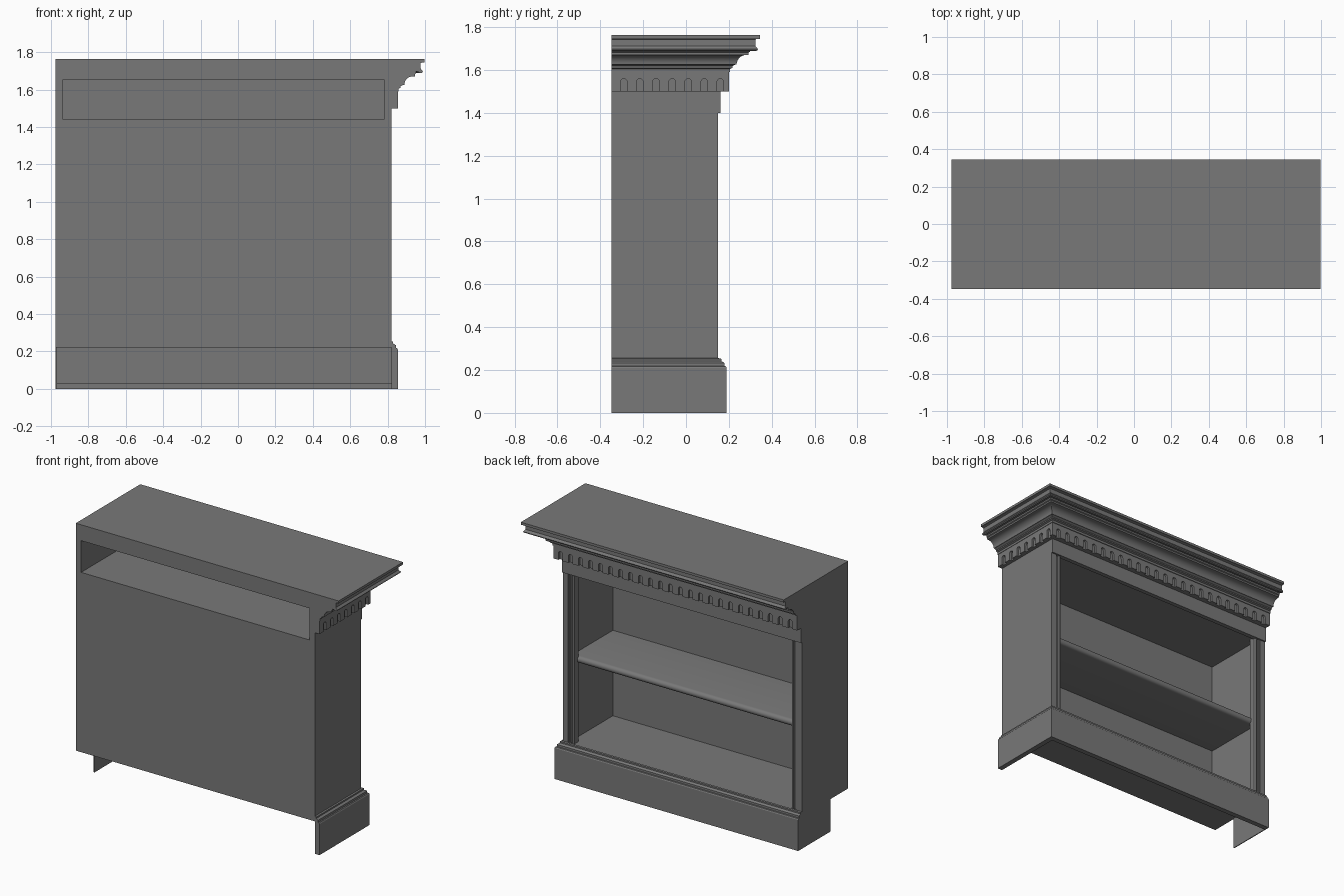
import bpy, bmesh, math

cube = bpy.data.objects.get("Cube")
if cube:
    bpy.data.objects.remove(cube, do_unlink=True)

grey = bpy.data.materials.new("plain_grey")
grey.use_nodes = True
colour = (0.19, 0.19, 0.19, 1)
grey.diffuse_color = colour
grey.node_tree.nodes["Principled BSDF"].inputs["Base Color"].default_value = colour

# Overall layout
LEFT, RIGHT, BACK, FRONT = -0.975, 0.82, -0.347, 0.15
MID, HALF = (LEFT + RIGHT) / 2, (RIGHT - LEFT) / 2
WALL = 0.04


def finish(name, bm, smooth=False):
    bmesh.ops.recalc_face_normals(bm, faces=bm.faces)
    mesh = bpy.data.meshes.new(name)
    bm.to_mesh(mesh)
    bm.free()
    mesh.materials.append(grey)
    ob = bpy.data.objects.new(name, mesh)
    bpy.context.collection.objects.link(ob)
    if smooth:
        bpy.ops.object.select_all(action='DESELECT')
        ob.select_set(True)
        bpy.context.view_layer.objects.active = ob
        bpy.ops.object.shade_smooth_by_angle(angle=math.radians(30))
    return ob


def loft(name, rings, smooth=False):
    """Skin matching rings of points and cap both ends."""
    bm = bmesh.new()
    rows = [[bm.verts.new(p) for p in ring] for ring in rings]
    n = len(rows[0])
    for a, b in zip(rows, rows[1:]):
        for i in range(n):
            j = (i + 1) % n
            bm.faces.new((a[i], a[j], b[j], b[i]))
    bm.faces.new(rows[0])
    bm.faces.new(rows[-1])
    return finish(name, bm, smooth)


def box(name, x0, x1, y0, y1, z0, z1):
    base = [(x0, y0), (x1, y0), (x1, y1), (x0, y1)]
    return loft(name, [[(x, y, z) for x, y in base] for z in (z0, z1)])


def moulding(name, profile, front, smooth=False):
    """Run a (projection, height) profile along the right side and the front."""
    side = [(RIGHT + d, BACK, z) for d, z in profile]
    corner = [(RIGHT + d, front + d, z) for d, z in profile]
    end = [(LEFT, front + d, z) for d, z in profile]
    return loft(name, [side, corner, end], smooth)


def arc(cx, cz, r, a0, a1, steps=6):
    angles = [math.radians(a0 + (a1 - a0) * i / steps) for i in range(steps + 1)]
    return [(cx + r * math.cos(a), cz + r * math.sin(a)) for a in angles]


def arcade(u0, u1, centres, z0, z1):
    """Outline of a band with round-headed notches along its lower edge."""
    pts = [(u0, z0)]
    for c in centres:
        r = 0.015
        pts += [(c - r, z0)] + arc(c, z0 + 0.045, r, 180, 0) + [(c + r, z0)]
    return pts + [(u1, z0), (u1, z1), (u0, z1)]


# Carcass: walls, floor, ceiling, shelf and back
for name, s in (("left", -1), ("right", 1)):
    xs = sorted((MID + s * HALF, MID + s * (HALF - WALL)))
    box(name + "_wall", *xs, BACK, FRONT, 0.22, 1.66)

inner_l, inner_r = LEFT + WALL, RIGHT - WALL
box("floor_board", inner_l, inner_r, BACK, FRONT + 0.005, 0.22, 0.25)
box("ceiling_board", inner_l, inner_r, BACK, FRONT - 0.02, 1.41, 1.44)
box("back_panel", inner_l, inner_r, BACK, BACK + 0.017, 0.25, 1.44)
box("top_slab", LEFT, RIGHT, BACK, 0.165, 1.655, 1.763)

# Shelf with a rounded front edge
nose = [(BACK + 0.017, 0.785), (0.09, 0.785)] + arc(0.09, 0.8075, 0.0225, -90, 90, 8)[1:]
nose += [(BACK + 0.017, 0.83)]
loft("shelf", [[(x, y, z) for y, z in nose] for x in (inner_l, inner_r)], True)

# Fluted stiles either side of the opening
stile = [(0.815, 0.10), (0.815, 0.14), (0.823, 0.15), (0.833, 0.15), (0.836, 0.138),
         (0.847, 0.138), (0.85, 0.144), (0.862, 0.144), (0.865, 0.138), (0.876, 0.138),
         (0.88, 0.15), (HALF, 0.15), (HALF, 0.10)]
for name, s in (("left", -1), ("right", 1)):
    loft(name + "_stile", [[(MID + s * u, y, z) for u, y in stile] for z in (0.25, 1.41)])

# Frieze board above the opening
box("frieze", LEFT, RIGHT, 0.13, 0.16, 1.40, 1.66)

# Arcaded band: backing strip plus notched strips on front and side
moulding("band_backing", [(-0.02, 1.5), (0.02, 1.5), (0.02, 1.6), (-0.02, 1.6)], 0.165)
band_mid = (LEFT + RIGHT + 0.035) / 2
front_band = arcade(LEFT, RIGHT + 0.035, [band_mid + 0.075 * (i - 11.5) for i in range(24)], 1.5, 1.6)
loft("front_arcade", [[(u, y, z) for u, z in front_band] for y in (0.185, 0.2)])
side_band = arcade(BACK, 0.185, [-0.29 + 0.075 * i for i in range(7)], 1.5, 1.6)
loft("side_arcade", [[(x, u, z) for u, z in side_band] for x in (0.84, 0.855)])

# Stepped and coved cornice
cornice = [(-0.02, 1.59), (0.038, 1.59), (0.038, 1.605), (0.05, 1.61)]
cornice += [(0.05, 1.618), (0.062, 1.625)]
cornice += arc(0.115, 1.625, 0.046, 180, 95)
cornice += [(0.125, 1.671), (0.125, 1.682), (0.132, 1.686), (0.132, 1.697)]
cornice += arc(0.157, 1.700, 0.012, -150, -10, 4)
cornice += [(0.157, 1.712), (0.157, 1.742), (0.166, 1.746), (0.178, 1.746)]
cornice += [(0.178, 1.763), (-0.02, 1.763)]
# The bead sits just under the fascia, so keep heights rising outward
moulding("cornice", cornice, 0.167, True)

# Plinth with a stepped cap, open underneath
plinth = [(0, 0), (0.035, 0), (0.035, 0.21), (0.031, 0.217), (0.024, 0.219), (0.024, 0.233),
          (0.017, 0.238), (0.01, 0.242), (0.01, 0.252), (0, 0.255)]
moulding("plinth", plinth, 0.155)
box("plinth_rail", LEFT, RIGHT, 0.13, 0.155, 0.025, 0.25)
box("left_plinth_end", LEFT, LEFT + 0.006, -0.155, 0.16, 0, 0.22)
